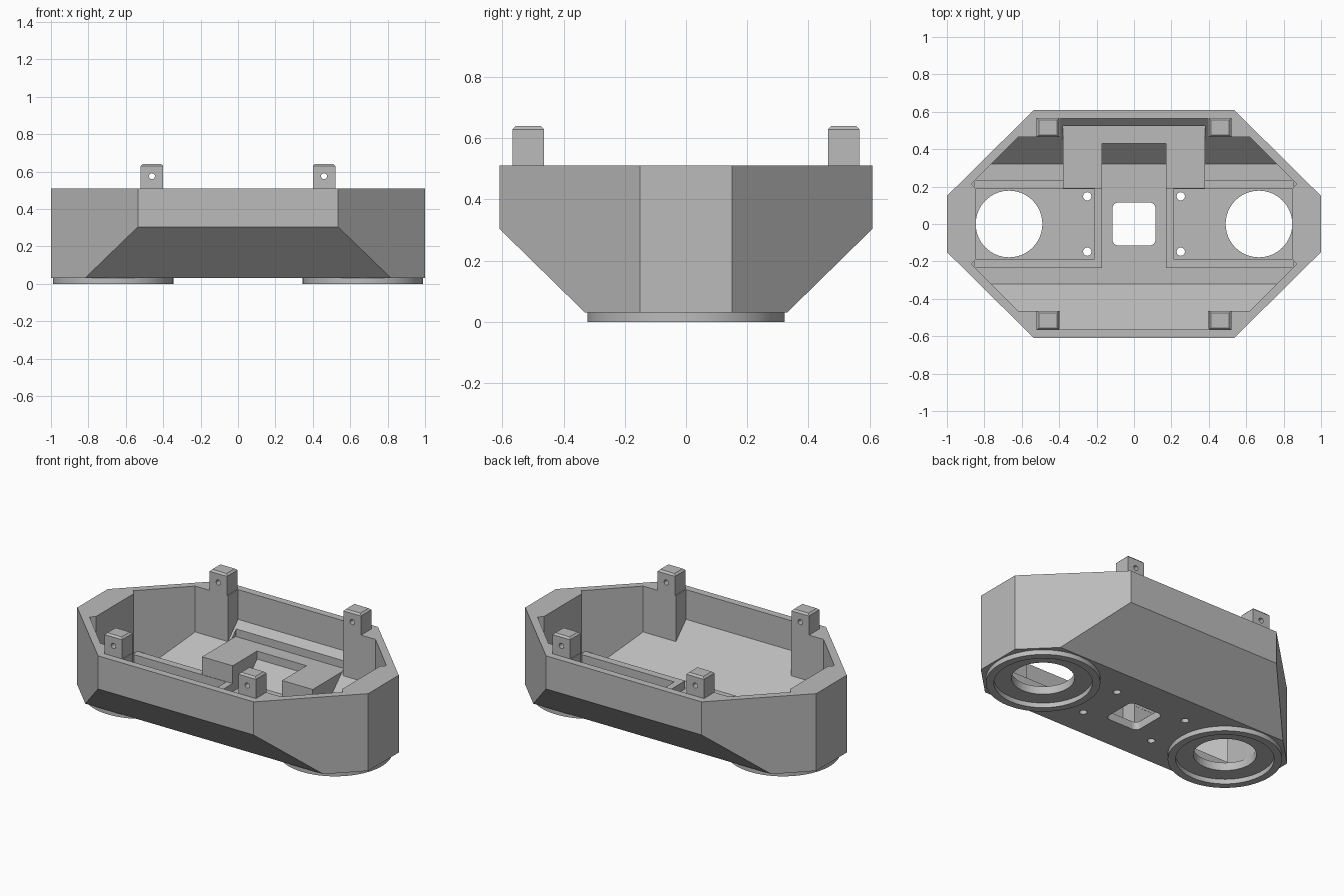
import bpy, bmesh, math
from mathutils import Vector

cube = bpy.data.objects.get("Cube")
if cube:
    bpy.data.objects.remove(cube, do_unlink=True)

grey = bpy.data.materials.new("plain grey")
grey.use_nodes = True
grey.diffuse_color = (0.5, 0.5, 0.5, 1)
grey.node_tree.nodes["Principled BSDF"].inputs["Base Color"].default_value = (0.5, 0.5, 0.5, 1)


def prism(name, outline, low, high, axis="z"):
    """Extrude an outline: xy along z, yz along x, or xz along y."""
    place = {"z": lambda a, b, h: (a, b, h),
             "x": lambda a, b, h: (h, a, b),
             "y": lambda a, b, h: (a, h, b)}[axis]
    bm = bmesh.new()
    face = bm.faces.new([bm.verts.new(place(a, b, low)) for a, b in outline])
    side = bmesh.ops.extrude_face_region(bm, geom=[face])
    shift = Vector(place(0, 0, high - low))
    bmesh.ops.translate(bm, vec=shift,
                        verts=[v for v in side["geom"] if isinstance(v, bmesh.types.BMVert)])
    bmesh.ops.recalc_face_normals(bm, faces=bm.faces)
    mesh = bpy.data.meshes.new(name)
    bm.to_mesh(mesh)
    bm.free()
    mesh.materials.append(grey)
    obj = bpy.data.objects.new(name, mesh)
    bpy.context.collection.objects.link(obj)
    return obj


def box(name, x0, x1, y0, y1, z0, z1):
    return prism(name, [(x0, y0), (x1, y0), (x1, y1), (x0, y1)], z0, z1)


def circle(cx, cy, r, n=64):
    return [(cx + r * math.cos(math.tau * i / n), cy + r * math.sin(math.tau * i / n))
            for i in range(n)]


def combine(obj, tool, operation="DIFFERENCE"):
    """Apply a boolean and discard the tool."""
    mod = obj.modifiers.new("cut", "BOOLEAN")
    mod.operation, mod.object, mod.solver = operation, tool, "EXACT"
    bpy.context.view_layer.update()
    graph = bpy.context.evaluated_depsgraph_get()
    mesh = bpy.data.meshes.new_from_object(obj.evaluated_get(graph))
    obj.modifiers.clear()
    obj.data = mesh
    bpy.data.objects.remove(tool, do_unlink=True)


def mirrored(quarter):
    """Complete a quarter outline, listed from the +x end to the +y side."""
    left = quarter + [(-x, y) for x, y in reversed(quarter)]
    return left + [(-x, -y) for x, y in left]


def wedge(half, z, rise=1.0):
    """Trough whose long sides flare out upward."""
    return prism("wedge", [(-half, z), (half, z), (half + 0.6, z + 0.6 * rise),
                           (-half - 0.6, z + 0.6 * rise)], -1.2, 1.2, "x")


# Tapered outer shell
shell = prism("shell", mirrored([(1, 0.15), (0.535, 0.61)]), -0.1, 0.51)
combine(shell, wedge(0.33, 0.03, 0.98), "INTERSECT")

# Hollow interior with corner blocks left solid
cavity = prism("cavity", mirrored([(0.845, 0.187), (0.87, 0.214), (0.62, 0.465),
                                   (0.395, 0.465), (0.395, 0.565)]), -0.1, 0.6)
combine(cavity, wedge(0.32, 0.08), "INTERSECT")
combine(shell, cavity)
combine(shell, box("bracket_relief", -0.38, 0.38, 0.3, 0.525, 0.235, 0.4))

# Round openings and screw holes through the floor
for s in (-1, 1):
    combine(shell, prism("opening", circle(s * 0.668, 0, 0.178), -0.1, 0.2))
    for y in (-0.148, 0.148):
        combine(shell, prism("screw_hole", circle(s * 0.25, y, 0.022, 24), -0.1, 0.2))

# Rounded square window in the middle
window = []
for k, (sx, sy) in enumerate([(1, 1), (-1, 1), (-1, -1), (1, -1)]):
    for i in range(7):
        a = (k + i / 6) * math.pi / 2
        window.append((sx * 0.083 + 0.032 * math.cos(a), sy * 0.083 + 0.032 * math.sin(a)))
combine(shell, prism("window", window, -0.1, 0.2))

# Raised rings under the round openings
for side, s in (("right", -1), ("left", 1)):
    ring = prism(side + "_bottom_ring", circle(s * 0.668, 0, 0.322, 96), 0, 0.031)
    combine(ring, prism("ring_hole", circle(s * 0.668, 0, 0.277, 96), -0.1, 0.1))
    bpy.ops.object.select_all(action="DESELECT")
    ring.select_set(True)
    bpy.context.view_layer.objects.active = ring
    bpy.ops.object.shade_smooth_by_angle(angle=math.radians(30))

    # Low ridges framing each pocket
    def ridge(name, x0, x1, y0, y1):
        x0, x1 = sorted((s * x0, s * x1))
        box(side + name, x0, x1, y0, y1, 0.07, 0.13)
    ridge("_inner_ridge", 0.17, 0.212, -0.235, 0.235)
    ridge("_back_ridge", 0.212, 0.855, 0.187, 0.235)
    ridge("_front_ridge", 0.212, 0.855, -0.235, -0.187)

# U-shaped bracket on the back slope
bracket = prism("back_bracket", [(-0.38, 0.19), (-0.17, 0.19), (-0.17, 0.43), (0.17, 0.43),
                                 (0.17, 0.19), (0.38, 0.19), (0.38, 0.6), (-0.38, 0.6)],
                0.0, 0.24)
combine(bracket, wedge(0.35, 0.07), "INTERSECT")

# Four mounting posts with bevelled tops and pin holes
for side, s in (("right", -1), ("left", 1)):
    for end, t in (("front", -1), ("back", 1)):
        x, y = s * 0.46, t * 0.515
        post = box(f"{end}_{side}_post", x - 0.06, x + 0.06, y - 0.051, y + 0.051, 0.45, 0.64)
        bm = bmesh.new()
        bm.from_mesh(post.data)
        top = [e for e in bm.edges if all(v.co.z > 0.6 for v in e.verts)]
        bmesh.ops.bevel(bm, geom=top, offset=0.011, segments=1, affect="EDGES")
        bm.to_mesh(post.data)
        bm.free()
        combine(post, prism("pin_hole", circle(x, 0.575, 0.016, 24), y - 0.2, y + 0.2, "y"))
